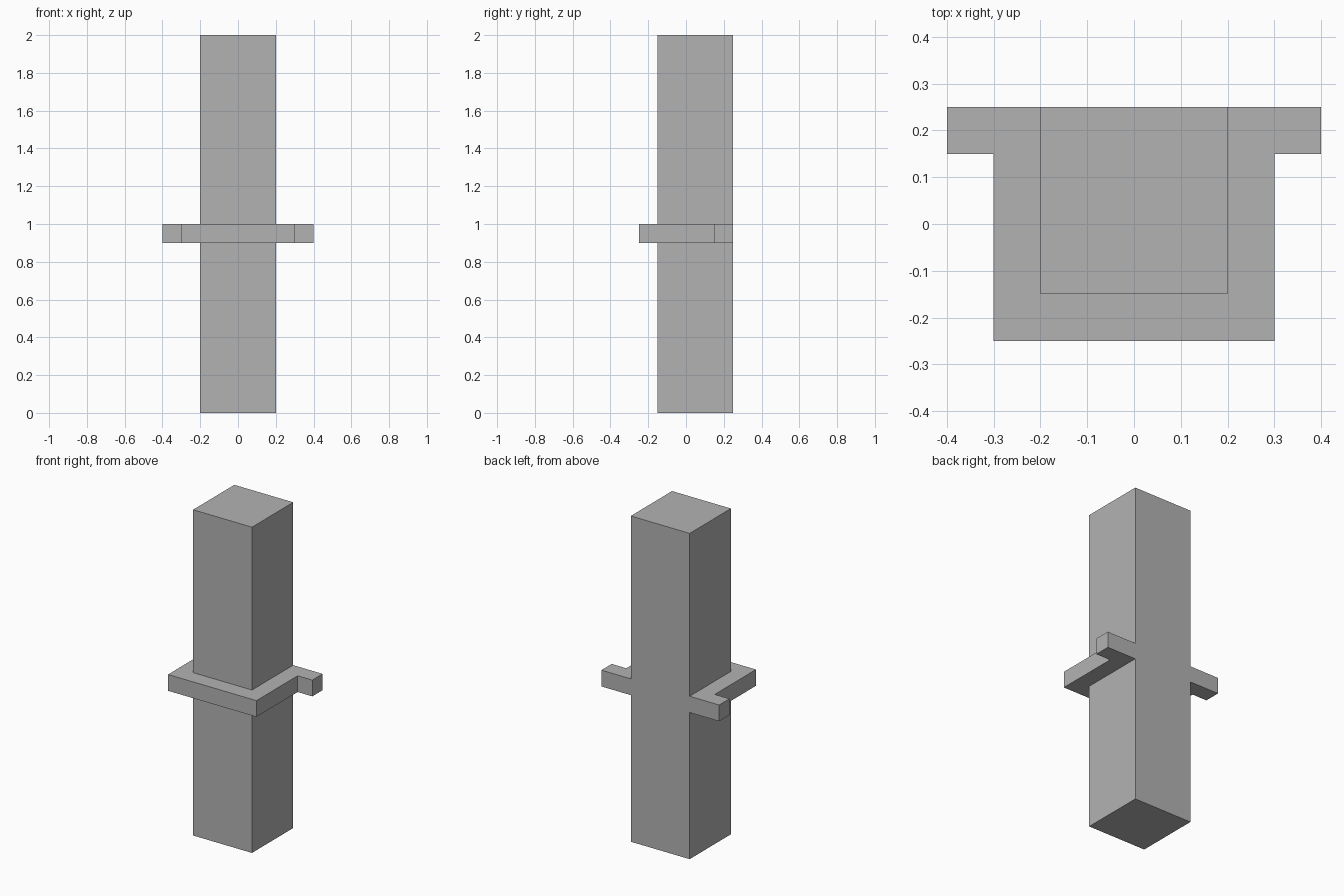
import bpy
import bmesh

cube = bpy.data.objects.get("Cube")
if cube:
    bpy.data.objects.remove(cube, do_unlink=True)

# Single plain grey material
grey = bpy.data.materials.new("plain_grey")
grey.use_nodes = True
colour = (0.45, 0.45, 0.45, 1.0)
grey.diffuse_color = colour
grey.node_tree.nodes["Principled BSDF"].inputs["Base Color"].default_value = colour


def extrude_profile(name, outline, bottom, top):
    """Closed prism from an anticlockwise xy outline."""
    bm = bmesh.new()
    base = bm.faces.new([bm.verts.new((x, y, bottom)) for x, y in outline])
    result = bmesh.ops.extrude_face_region(bm, geom=[base], use_keep_orig=True)
    raised = [v for v in result["geom"] if isinstance(v, bmesh.types.BMVert)]
    bmesh.ops.translate(bm, verts=raised, vec=(0, 0, top - bottom))
    bmesh.ops.recalc_face_normals(bm, faces=bm.faces)
    mesh = bpy.data.meshes.new(name)
    bm.to_mesh(mesh)
    bm.free()
    mesh.materials.append(grey)
    obj = bpy.data.objects.new(name, mesh)
    bpy.context.collection.objects.link(obj)
    return obj


def mirrored(half):
    """Complete a right-hand (+x) outline with its mirror image."""
    return half + [(-x, y) for x, y in reversed(half)]


BACK = 0.25
PILLAR_FRONT = -0.15
PILLAR_HALF = 0.2

# Tall square pillar, flush with the collar at the back
extrude_profile("pillar", mirrored([(PILLAR_HALF, PILLAR_FRONT), (PILLAR_HALF, BACK)]), 0, 2)

# Collar ledge wrapping the front and sides, with a short ear on each side at the back
collar_half = [(0.3, -0.25), (0.3, 0.15), (0.4, 0.15), (0.4, BACK),
               (PILLAR_HALF, BACK), (PILLAR_HALF, PILLAR_FRONT)]
extrude_profile("collar_ledge", mirrored(collar_half), 0.9, 1.0)
